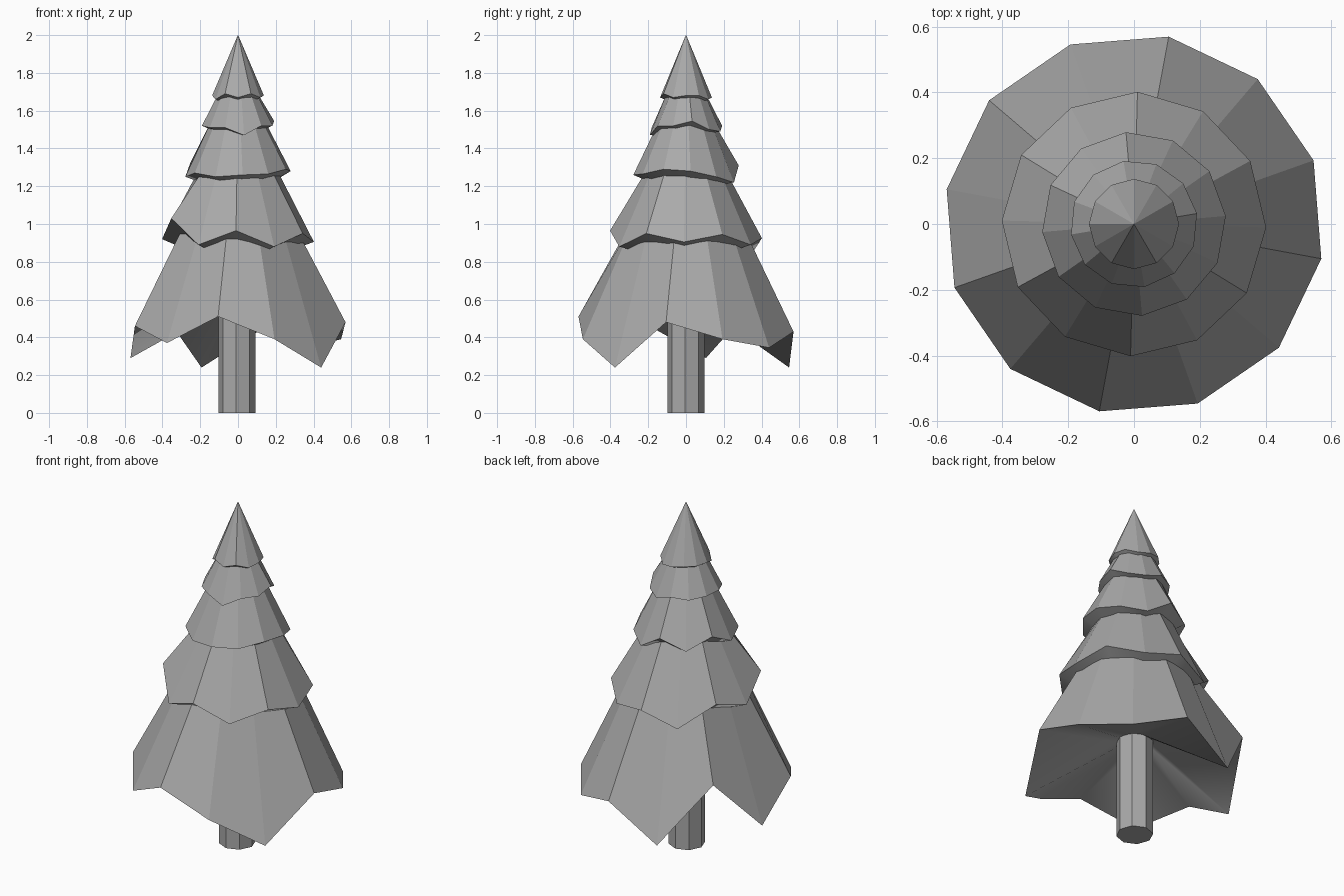
import bpy
import bmesh
from math import cos, sin, radians

cube = bpy.data.objects.get("Cube")
if cube:
    bpy.data.objects.remove(cube, do_unlink=True)

SHADE = (0.4, 0.4, 0.4, 1)
grey = bpy.data.materials.new("mid grey")
grey.use_nodes = True
grey.diffuse_color = SHADE
grey.node_tree.nodes["Principled BSDF"].inputs["Base Color"].default_value = SHADE


def add_ring(bm, radius, heights, turn):
    """Ring of vertices, one per height, starting at the angle turn."""
    step = 360 / len(heights)
    return [bm.verts.new((radius * cos(radians(turn + i * step)),
                          radius * sin(radians(turn + i * step)), z))
            for i, z in enumerate(heights)]


def build(name, rings):
    """Skin a stack of rings, listed from bottom to top, and cap both ends."""
    bm = bmesh.new()
    loops = [add_ring(bm, *ring) for ring in rings]
    count = len(loops[0])
    for low, high in zip(loops, loops[1:]):
        for i in range(count):
            j = (i + 1) % count
            bm.faces.new((low[i], low[j], high[j], high[i]))
    bm.faces.new(loops[0][::-1])
    bm.faces.new(loops[-1])
    bmesh.ops.recalc_face_normals(bm, faces=bm.faces)
    mesh = bpy.data.meshes.new(name)
    bm.to_mesh(mesh)
    bm.free()
    mesh.materials.append(grey)
    obj = bpy.data.objects.new(name, mesh)
    bpy.context.collection.objects.link(obj)
    return obj


def tier(name, radius, turn, rim, top, inner, wave=0.5):
    """Skirt of branches with a ragged rim; top and inner are (radius, height)."""
    mean = sum(rim) / len(rim)
    under = [inner[1] + wave * (z - mean) for z in rim]
    obj = build(name, [(inner[0], under, turn), (radius, rim, turn),
                       (top[0], [top[1]] * len(rim), turn)])
    # Soft underside, crisp facets on the outside
    for face in obj.data.polygons[:len(rim)]:
        face.use_smooth = True
    return obj


# Trunk
trunk = build("trunk", [(0.099, [z] * 8, -3) for z in (0, 0.62)])
trunk.location.x = -0.005

# Branch tiers, from the ground up
lowest = tier("branches_lowest", 0.579, 19.5,
              [0.39, 0.345, 0.43, 0.24, 0.595, 0.29, 0.46, 0.37, 0.51, 0.39, 0.24, 0.48],
              (0.3, 1.0), (0.09, 0.57), 0)

tier("branches_low", 0.402, -1.5,
     [0.905, 0.945, 0.89, 0.925, 0.85, 0.98, 0.92, 1.03, 0.89, 0.965, 0.88, 0.95],
     (0.2, 1.3), (0.3, 0.88))
tier("branches_middle", 0.28, 5,
     [1.28, 1.25, 1.22, 1.31, 1.25, 1.32, 1.25, 1.27, 1.25, 1.26, 1.265, 1.29],
     (0.14, 1.55), (0.2, 1.23))
tier("branches_high", 0.194, 9.5,
     [1.545, 1.5, 1.49, 1.52, 1.51, 1.52, 1.52, 1.51, 1.51, 1.47, 1.52, 1.52],
     (0.1, 1.7), (0.13, 1.49))
tier("branches_tip", 0.137, 0,
     [1.68, 1.68, 1.66, 1.67, 1.68, 1.68, 1.68, 1.66, 1.69, 1.67, 1.69, 1.67],
     (0.001, 2.0), (0.09, 1.65))
